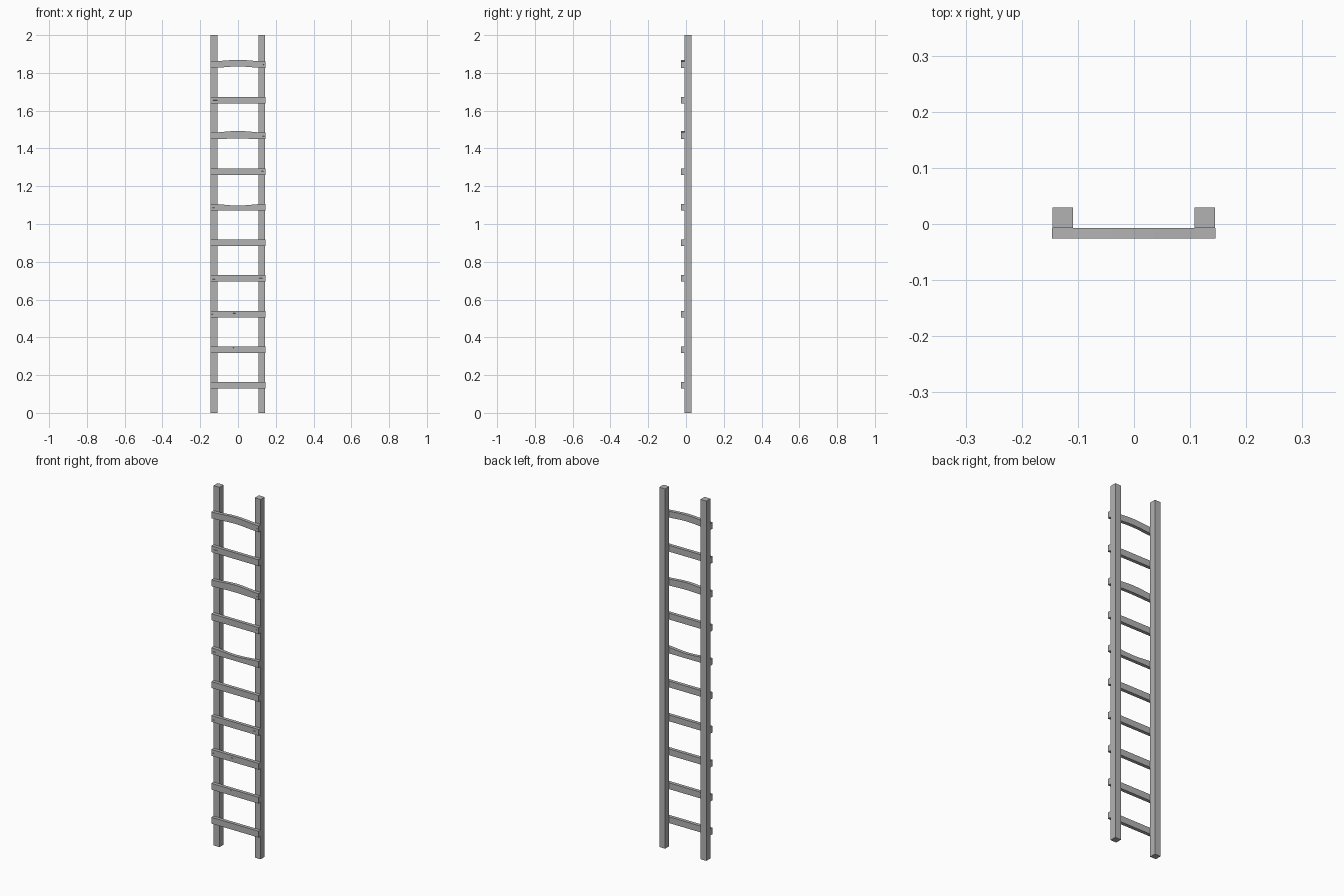
import bpy, bmesh, math
from mathutils import Matrix, Vector

if "Cube" in bpy.data.objects:
    bpy.data.objects.remove(bpy.data.objects["Cube"])

GREY = 0.45
mat = bpy.data.materials.new("weathered grey")
mat.use_nodes = True
mat.diffuse_color = (GREY, GREY, GREY, 1)
mat.node_tree.nodes["Principled BSDF"].inputs["Base Color"].default_value = (GREY, GREY, GREY, 1)


def to_object(name, bm):
    mesh = bpy.data.meshes.new(name)
    bmesh.ops.recalc_face_normals(bm, faces=bm.faces)
    bm.to_mesh(mesh)
    bm.free()
    mesh.materials.append(mat)
    obj = bpy.data.objects.new(name, mesh)
    bpy.context.collection.objects.link(obj)
    return obj


def beam(name, lo, hi, slices=1, top=0, bottom=0):
    """Box whose top and bottom can bow along x by the given heights."""
    bm = bmesh.new()
    rings = []
    for i in range(slices + 1):
        t = i / slices
        x = lo[0] + (hi[0] - lo[0]) * t
        bow = math.sin(math.pi * t) ** 2
        z0, z1 = lo[2] + bottom * bow, hi[2] + top * bow
        rings.append([bm.verts.new((x, y, z)) for y, z in
                      ((lo[1], z0), (hi[1], z0), (hi[1], z1), (lo[1], z1))])
    for a, b in zip(rings, rings[1:]):
        for k in range(4):
            n = (k + 1) % 4
            bm.faces.new((a[k], a[n], b[n], b[k]))
    bm.faces.new(rings[0])
    bm.faces.new(rings[-1])
    return to_object(name, bm)


def cut_cracks(obj, front_y, cracks):
    """Cut slim V-shaped splits (x, z, length, angle) into the front face."""
    for x, z, length, angle in cracks:
        bm = bmesh.new()
        bmesh.ops.create_cone(bm, segments=4, radius1=1, radius2=0, depth=2, cap_ends=True)
        turn = Matrix.Rotation(math.radians(-angle), 4, "Y")
        lay = Matrix.Rotation(math.radians(-90), 4, "X")
        size = Matrix.Diagonal(Vector((length / 2, 0.0035, 0.005, 1)))
        bm.transform(Matrix.Translation((x, front_y, z)) @ turn @ lay @ size)
        cutter = to_object("crack_cutter", bm)
        cutter.hide_render = True
        mod = obj.modifiers.new("crack", "BOOLEAN")
        mod.object, mod.operation, mod.solver = cutter, "DIFFERENCE", "EXACT"
        graph = bpy.context.evaluated_depsgraph_get()
        obj.data = bpy.data.meshes.new_from_object(obj.evaluated_get(graph))
        obj.modifiers.clear()
        bpy.data.objects.remove(cutter)


# Upright rails
RAIL_FRONT, RAIL_BACK = -0.007, 0.029
rail_cracks = {
    "left": [(0.127, 1.985, 0.09, 86), (0.113, 0.245, 0.03, -50)],
    "right": [(-0.118, 1.57, 0.03, 60), (-0.122, 0.015, 0.08, 92)],
}
for side, x in (("left", 0.126), ("right", -0.127)):
    rail = beam(side + "_rail", (x - 0.018, RAIL_FRONT, 0), (x + 0.018, RAIL_BACK, 2))
    cut_cracks(rail, RAIL_FRONT, rail_cracks[side])

# Rungs nailed across the front, a few of them warped
RUNG_FRONT = -0.026
warps = {5: (-0.009, 0), 7: (0.009, 0.004), 9: (0.008, 0.008)}
rung_cracks = {
    1: [(-0.025, 0.345, 0.02, -20)],
    2: [(-0.135, 0.523, 0.03, 5), (-0.02, 0.527, 0.035, 0)],
    3: [(-0.13, 0.708, 0.035, -5), (0.12, 0.713, 0.045, 0)],
    4: [(0.06, 0.893, 0.04, -20)],
    5: [(-0.13, 1.087, 0.05, 0)],
    6: [(0.13, 1.28, 0.03, 0)],
    7: [(0.135, 1.465, 0.025, 0)],
    8: [(-0.12, 1.655, 0.055, 0)],
    9: [(0.135, 1.842, 0.025, 0)],
}
for i in range(10):
    z = 0.146 + 0.1886 * i
    top, bottom = warps.get(i, (0, 0))
    rung = beam(f"rung_{i + 1}", (-0.146, RUNG_FRONT, z - 0.0175),
                (0.145, RAIL_FRONT, z + 0.0175), 8 if i in warps else 1, top, bottom)
    cut_cracks(rung, RUNG_FRONT, rung_cracks.get(i, []))
